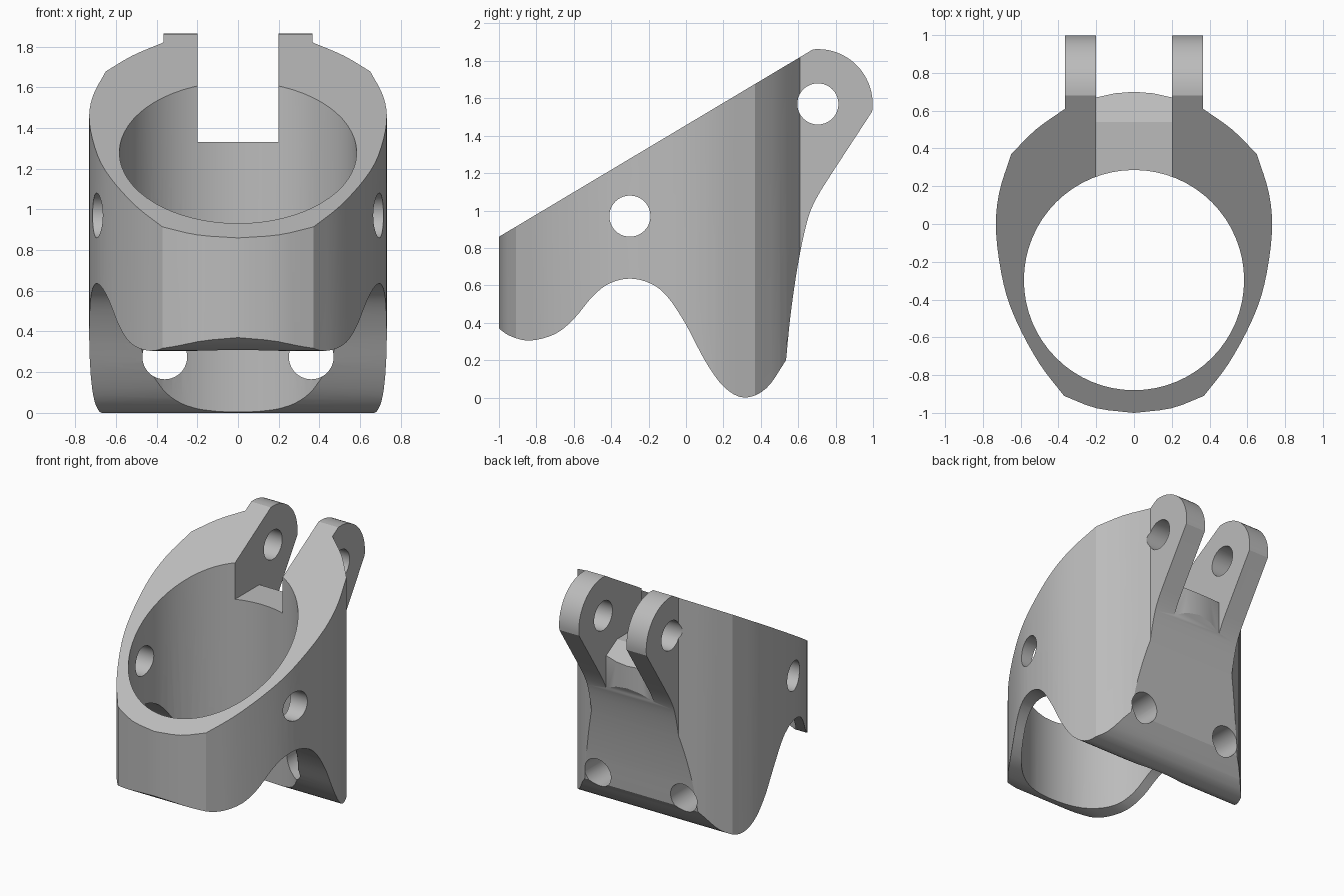
import bpy, bmesh, math
from mathutils import Vector

cube = bpy.data.objects.get("Cube")
if cube:
    bpy.data.objects.remove(cube, do_unlink=True)

grey = bpy.data.materials.new("plain_grey")
grey.use_nodes = True
grey.diffuse_color = (0.5, 0.5, 0.5, 1)
grey.node_tree.nodes["Principled BSDF"].inputs["Base Color"].default_value = (0.5, 0.5, 0.5, 1)


def smooth_path(pts, steps=5):
    """Catmull-Rom curve through the points."""
    p = [Vector(q) for q in pts]
    p = [2 * p[0] - p[1]] + p + [2 * p[-1] - p[-2]]
    out = []
    for a, b, c, d in zip(p, p[1:], p[2:], p[3:]):
        for i in range(steps):
            t = i / steps
            out.append(0.5 * (2 * b + (c - a) * t + (2 * a - 5 * b + 4 * c - d) * t ** 2
                              + (3 * b - a - 3 * c + d) * t ** 3))
    return out + [p[-2]]


def arc(centre, radius, start, end, count):
    angles = [math.radians(start + (end - start) * i / count) for i in range(count + 1)]
    return [Vector((centre[0] + radius * math.cos(a), centre[1] + radius * math.sin(a)))
            for a in angles]


def prism(name, outline, axis, low, high):
    """Extrude a closed outline along x (outline in y, z), y (x, z) or z (x, y)."""
    place = {"x": lambda u, v, w: (w, u, v),
             "y": lambda u, v, w: (u, w, v),
             "z": lambda u, v, w: (u, v, w)}[axis]
    bm = bmesh.new()
    face = bm.faces.new([bm.verts.new(place(u, v, low)) for u, v in outline])
    new = bmesh.ops.extrude_face_region(bm, geom=[face])["geom"]
    bmesh.ops.translate(bm, vec=place(0, 0, high - low),
                        verts=[g for g in new if isinstance(g, bmesh.types.BMVert)])
    bmesh.ops.recalc_face_normals(bm, faces=bm.faces)
    mesh = bpy.data.meshes.new(name)
    bm.to_mesh(mesh)
    bm.free()
    obj = bpy.data.objects.new(name, mesh)
    bpy.context.collection.objects.link(obj)
    mesh.materials.append(grey)
    return obj


def hole(name, centre, radius, axis, low, high, sides=40):
    return prism(name, arc(centre, radius, 0, 360, sides)[:-1], axis, low, high)


# Plan outline: rounded shell with two lugs at the back
front = [(0, -1), (0.2, -0.975), (0.37, -0.91)]
side = [(0.37, -0.91), (0.5, -0.74), (0.62, -0.52), (0.69, -0.32), (0.73, -0.05),
        (0.715, 0.16), (0.65, 0.37)]
rear = [(0.65, 0.37), (0.52, 0.5), (0.365, 0.61)]
half = smooth_path(front, 3)[:-1] + smooth_path(side, 4)[:-1] + smooth_path(rear, 3)
half += [Vector(p) for p in [(0.365, 1.1), (0.2, 1.1), (0.2, 0.67), (0.1, 0.692), (0, 0.7)]]
plan = half + [Vector((-p.x, p.y)) for p in reversed(half[1:-1])]
bracket = prism("bracket_body", plan, "z", -0.1, 2)

# Side profile: wavy bottom, curved back, round lug end, sloping top
lug = (0.705, 1.57)
bottom = [(-1.1, 0.47), (-1, 0.37), (-0.93, 0.325), (-0.83, 0.305), (-0.7, 0.34), (-0.6, 0.42),
          (-0.5, 0.54), (-0.41, 0.61), (-0.3, 0.636), (-0.19, 0.61), (-0.1, 0.54), (0, 0.39),
          (0.1, 0.2), (0.2, 0.06), (0.31, 0), (0.43, 0.05), (0.535, 0.2)]
back = [(0.535, 0.2), (0.56, 0.45), (0.6, 0.72), (0.65, 0.95), (0.7, 1.07), (0.78, 1.2)]
profile = smooth_path(bottom, 4)[:-1] + smooth_path(back, 4)
profile += arc(lug, 0.293, -8, 95, 20) + [Vector((-1.1, 0.8))]
side_cut = prism("side_profile", profile, "x", -1, 1)

# Cutters: main bore, slot between the lugs, pin and screw holes
slot = [(0, 1.33), (0.54, 1.33), (0.75, 1.21), (1.3, 0.9), (1.3, 2.2), (0, 2.2)]
cutters = [
    hole("main_bore", (0, -0.297), 0.583, "z", -0.5, 2.5, 64),
    prism("lug_slot", slot, "x", -0.2, 0.2),
    hole("lug_pin_hole", lug, 0.11, "x", -1, 1),
    hole("side_hole", (-0.3, 0.97), 0.11, "x", -1, 1),
]
for s, label in ((1, "left"), (-1, "right")):
    cutters.append(hole(label + "_screw_hole", (0.36 * s, 0.275), 0.11, "y", -0.2, 1))

for cutter in [side_cut] + cutters:
    mod = bracket.modifiers.new(cutter.name, "BOOLEAN")
    mod.object = cutter
    mod.operation = "INTERSECT" if cutter == side_cut else "DIFFERENCE"
    mod.solver = "EXACT"

# Apply the cuts, drop the cutters and shade
bpy.ops.object.select_all(action="DESELECT")
bracket.select_set(True)
bpy.context.view_layer.objects.active = bracket
for mod in list(bracket.modifiers):
    bpy.ops.object.modifier_apply(modifier=mod.name)
for cutter in [side_cut] + cutters:
    bpy.data.objects.remove(cutter, do_unlink=True)
bpy.ops.object.shade_smooth_by_angle(angle=math.radians(25))
